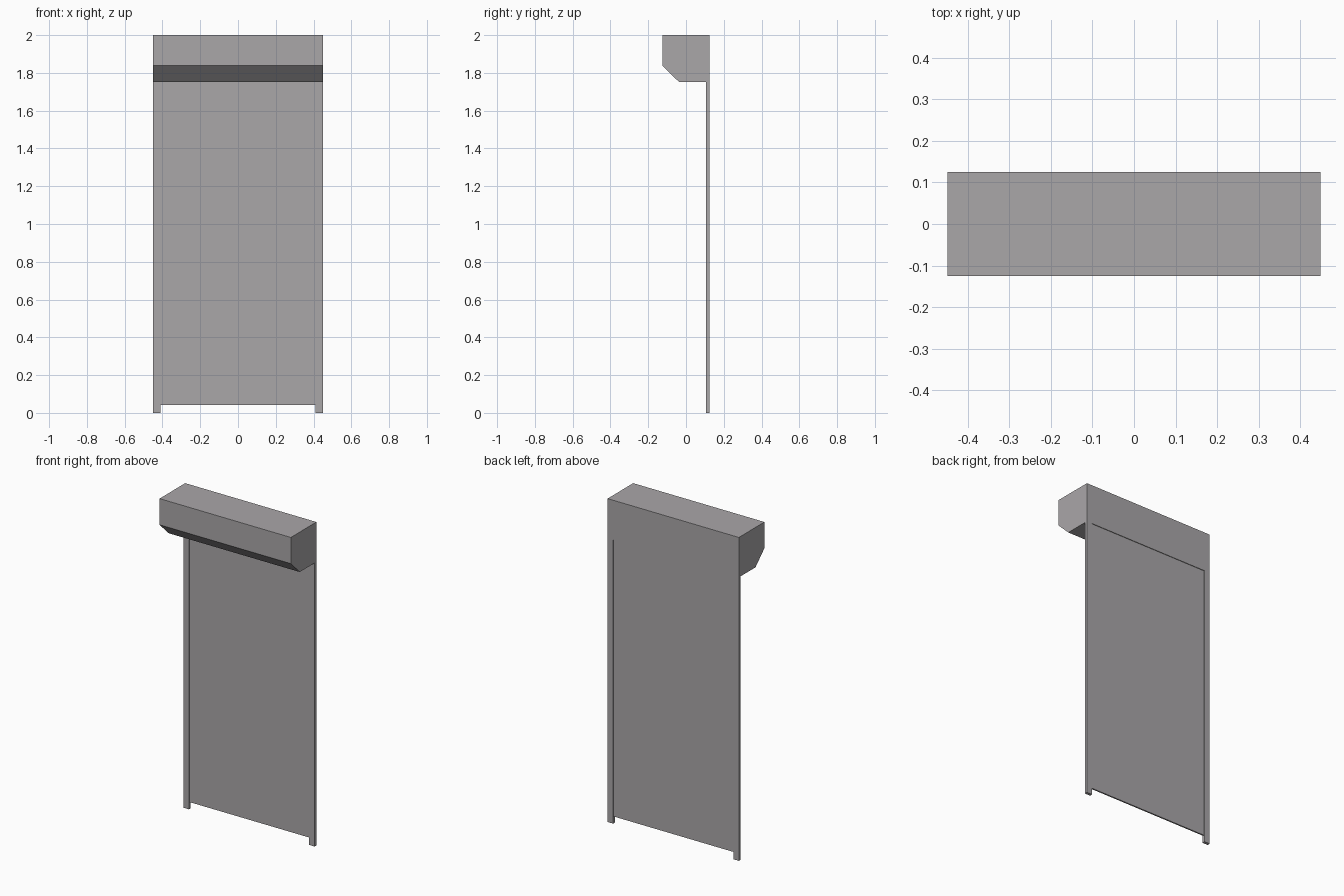
import bpy, bmesh

if "Cube" in bpy.data.objects:
    bpy.data.objects.remove(bpy.data.objects["Cube"])

# Single warm grey for the whole shutter
grey = bpy.data.materials.new("shutter grey")
grey.diffuse_color = (0.40, 0.385, 0.395, 1)
grey.use_nodes = True
grey.node_tree.nodes["Principled BSDF"].inputs["Base Color"].default_value = grey.diffuse_color


def extrude_x(name, profile, x0, x1):
    """Extrude a (y, z) profile along x."""
    bm = bmesh.new()
    face = bm.faces.new([bm.verts.new((x0, y, z)) for y, z in profile])
    ext = bmesh.ops.extrude_face_region(bm, geom=[face])
    verts = [v for v in ext["geom"] if isinstance(v, bmesh.types.BMVert)]
    bmesh.ops.translate(bm, verts=verts, vec=(x1 - x0, 0, 0))
    bmesh.ops.recalc_face_normals(bm, faces=bm.faces)
    mesh = bpy.data.meshes.new(name)
    bm.to_mesh(mesh)
    bm.free()
    mesh.materials.append(grey)
    obj = bpy.data.objects.new(name, mesh)
    bpy.context.collection.objects.link(obj)
    return obj


def rect(y0, y1, z0, z1):
    return [(y0, z0), (y1, z0), (y1, z1), (y0, z1)]


HALF, INNER, TOP = 0.449, 0.411, 1.753

# Roller housing with chamfered lower front edge
extrude_x("roller_housing",
          [(-0.125, 2), (-0.125, 1.838), (-0.038, TOP), (0.125, TOP), (0.125, 2)],
          -HALF, HALF)

# Guide rails on both sides
for side, x0 in (("left", -HALF), ("right", INNER)):
    extrude_x(side + "_guide_rail", rect(0.107, 0.125, 0, TOP), x0, x0 + HALF - INNER)

# Thin curtain between the rails, slightly raised off the ground
extrude_x("shutter_curtain", rect(0.112, 0.121, 0.043, TOP), -INNER, INNER)
